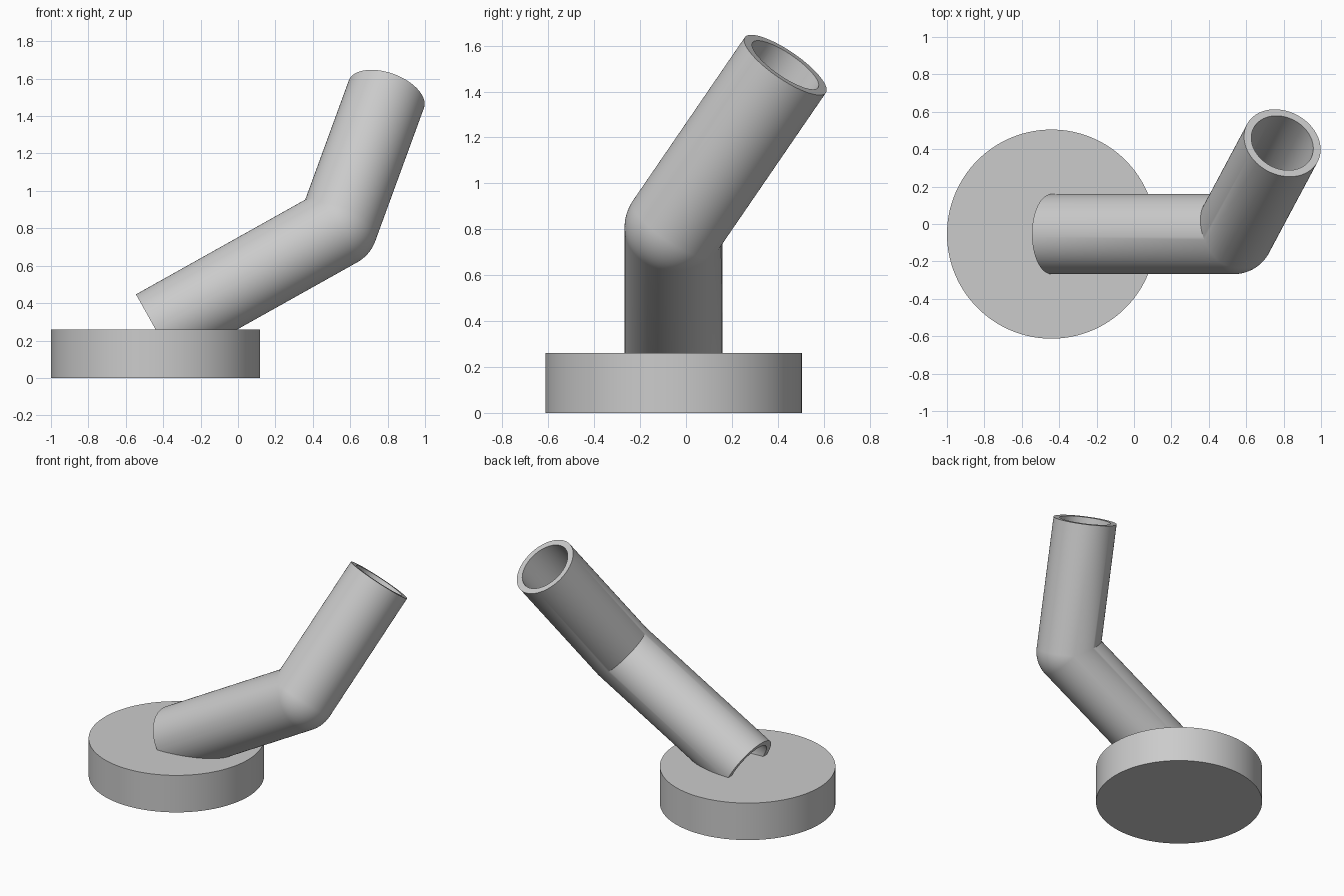
import bpy, bmesh, math
from mathutils import Vector, Matrix

if "Cube" in bpy.data.objects:
    bpy.data.objects.remove(bpy.data.objects["Cube"])

SEG = 96
BASE_TOP = 0.26
START = Vector((-0.441, -0.054, BASE_TOP))
ELBOW = Vector((0.533, -0.054, 0.805))
END = Vector((0.793, 0.433, 1.516))
R_OUT, R_IN = 0.214, 0.173

grey = bpy.data.materials.new("light_grey")
grey.diffuse_color = (0.6, 0.6, 0.6, 1)
grey.use_nodes = True
grey.node_tree.nodes["Principled BSDF"].inputs["Base Color"].default_value = grey.diffuse_color


def finish(obj):
    obj.data.materials.append(grey)
    bpy.ops.object.select_all(action='DESELECT')
    obj.select_set(True)
    bpy.context.view_layer.objects.active = obj
    bpy.ops.object.shade_smooth_by_angle(angle=math.radians(30))


# Round base disc
bpy.ops.mesh.primitive_cylinder_add(vertices=128, radius=0.559, depth=BASE_TOP,
                                    location=(START.x, START.y, BASE_TOP / 2))
base = bpy.context.object
base.name = "base_disc"
finish(base)

# Bent pipe: mitred on the inside of the bend, ball-rounded on the outside
d1, d2 = (ELBOW - START).normalized(), (END - ELBOW).normalized()
n = d1.cross(d2).normalized()
bend = d1.angle(d2)
STEPS = 16


def ring(centre, angle, r, at_bend):
    out = (Matrix.Rotation(angle, 3, n) @ d1).cross(n)
    mid = (Matrix.Rotation(bend / 2, 3, n) @ d1).cross(n) / math.cos(bend / 2)
    pts = []
    for i in range(SEG):
        c, s = math.cos(2 * math.pi * i / SEG), math.sin(2 * math.pi * i / SEG)
        side = mid if at_bend and s < 0 else out
        pts.append(centre + r * (c * n + s * side))
    return pts


def skin(bm, r):
    rows = [ring(START, 0, r, False)]
    rows += [ring(ELBOW, bend * k / STEPS, r, True) for k in range(STEPS + 1)]
    rows.append(ring(END, bend, r, False))
    grid = [[bm.verts.new(p) for p in row] for row in rows]
    for a, b in zip(grid, grid[1:]):
        bridge(bm, a, b)
    return grid[0], grid[-1]


def bridge(bm, a, b):
    for i in range(SEG):
        j = (i + 1) % SEG
        bm.faces.new((a[i], a[j], b[j], b[i]))


bm = bmesh.new()
out_start, out_end = skin(bm, R_OUT)
in_start, in_end = skin(bm, R_IN)
bridge(bm, out_start, in_start)
bridge(bm, out_end, in_end)
bmesh.ops.remove_doubles(bm, verts=bm.verts[:], dist=1e-5)
bmesh.ops.recalc_face_normals(bm, faces=bm.faces[:])
# Trim the pipe where it meets the top of the base
bmesh.ops.bisect_plane(bm, geom=bm.verts[:] + bm.edges[:] + bm.faces[:],
                       plane_co=(0, 0, BASE_TOP), plane_no=(0, 0, 1), clear_inner=True)
mesh = bpy.data.meshes.new("bent_pipe")
bm.to_mesh(mesh)
bm.free()
pipe = bpy.data.objects.new("bent_pipe", mesh)
bpy.context.collection.objects.link(pipe)
finish(pipe)
